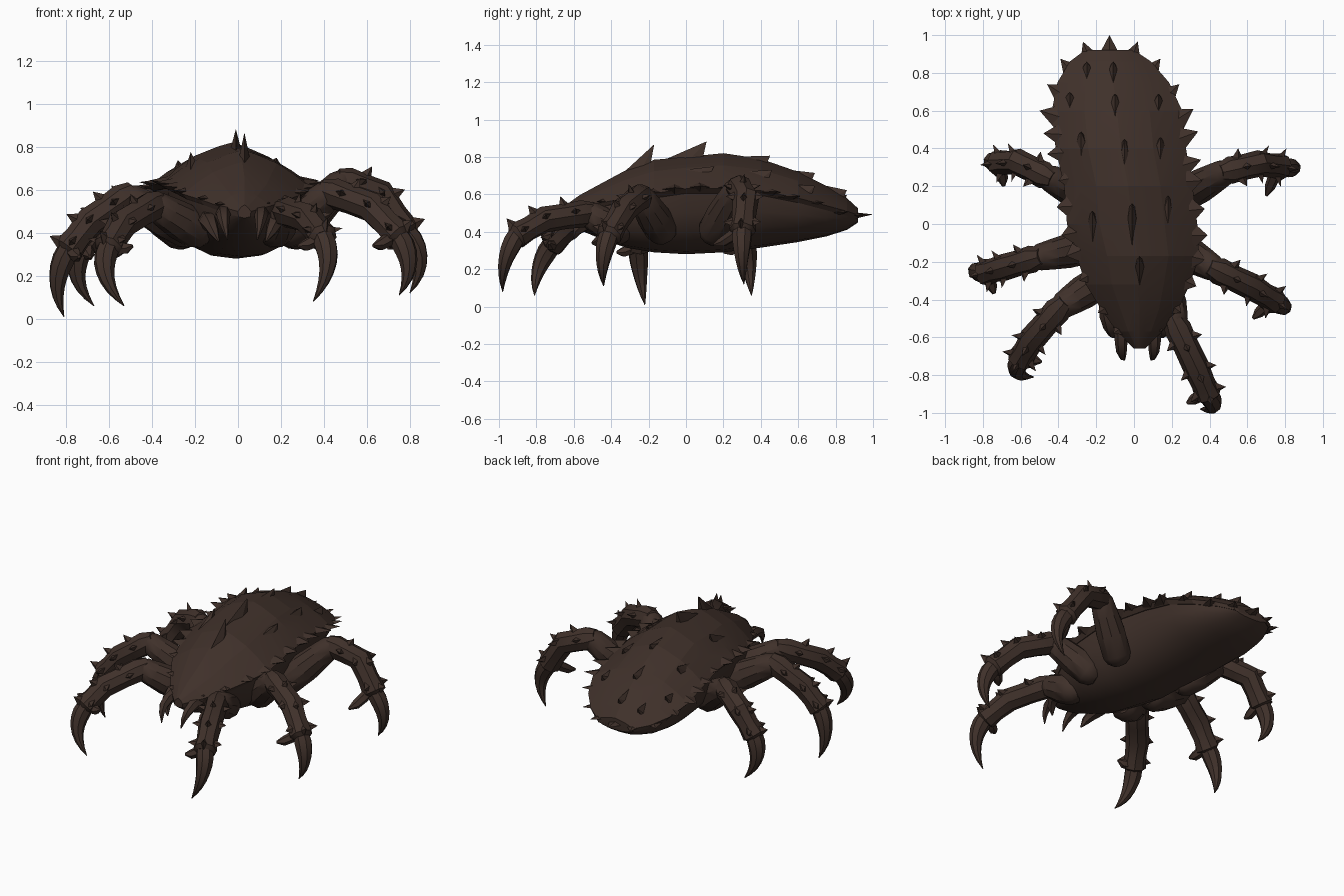
import bpy, bmesh, math
from mathutils import Vector

if "Cube" in bpy.data.objects:
    bpy.data.objects.remove(bpy.data.objects["Cube"])

brown = bpy.data.materials.new("dark brown")
brown.diffuse_color = (0.050, 0.030, 0.023, 1)
brown.use_nodes = True
brown.node_tree.nodes["Principled BSDF"].inputs["Base Color"].default_value = brown.diffuse_color
UP = Vector((0, 0, 1))


def finish(name, bm, angle=25):
    bmesh.ops.recalc_face_normals(bm, faces=bm.faces)
    me = bpy.data.meshes.new(name)
    bm.to_mesh(me)
    bm.free()
    me.materials.append(brown)
    ob = bpy.data.objects.new(name, me)
    bpy.context.collection.objects.link(ob)
    bpy.ops.object.select_all(action='DESELECT')
    ob.select_set(True)
    bpy.context.view_layer.objects.active = ob
    bpy.ops.object.shade_smooth_by_angle(angle=math.radians(angle))
    return ob


def loft(bm, rings):
    rows = [[bm.verts.new(p) for p in r] for r in rings]
    n = len(rows[0])
    for a, b in zip(rows, rows[1:]):
        for i in range(n):
            j = (i + 1) % n
            bm.faces.new((a[i], a[j], b[j], b[i]))
    bm.faces.new(rows[0])
    bm.faces.new(rows[-1])


def tube(bm, path, radii, sides=8):
    # round limb along a path with one radius per point
    flat = path[-1] - path[0]
    side = UP.cross(Vector((flat.x, flat.y, 0))).normalized()
    rings = []
    for i, p in enumerate(path):
        d = (path[min(i + 1, len(path) - 1)] - path[max(i - 1, 0)]).normalized()
        u = (side - d * side.dot(d)).normalized()
        v = d.cross(u)
        rings.append([p + (u * math.cos(t) + v * math.sin(t)) * radii[i]
                      for t in (k * math.tau / sides for k in range(sides))])
    loft(bm, rings)


def bezier(a, b, c, n):
    return [a * (1 - t) ** 2 + b * 2 * t * (1 - t) + c * t * t
            for t in (k / n for k in range(n + 1))]


def pyramid(bm, base, tip):
    vs = [bm.verts.new(p) for p in base]
    t = bm.verts.new(tip)
    for i in range(len(vs)):
        bm.faces.new((vs[i], vs[(i + 1) % len(vs)], t))
    bm.faces.new(vs)


def spike(bm, base, tip, along, w, h):
    # four-sided thorn: w is the half width along "along", h across it
    d = (tip - base).normalized()
    a = (along - d * along.dot(d)).normalized()
    c = d.cross(a)
    pyramid(bm, [base + o for o in (a * w, c * h, -a * w, -c * h)], tip)


# Body stations: y, centre x, half width, rim z, crest z, belly z
BODY = [(-0.66, 0.03, 0.03, 0.50, 0.53, 0.47), (-0.57, 0.03, 0.12, 0.525, 0.595, 0.41),
        (-0.45, 0.03, 0.205, 0.555, 0.66, 0.36), (-0.32, 0.02, 0.275, 0.58, 0.73, 0.315),
        (-0.17, 0.02, 0.325, 0.605, 0.785, 0.29), (0.0, -0.01, 0.345, 0.63, 0.80, 0.28),
        (0.2, -0.03, 0.34, 0.63, 0.82, 0.29), (0.4, -0.07, 0.345, 0.62, 0.79, 0.315),
        (0.6, -0.09, 0.345, 0.58, 0.72, 0.345), (0.75, -0.11, 0.295, 0.54, 0.645, 0.375),
        (0.86, -0.125, 0.215, 0.51, 0.58, 0.41), (0.92, -0.13, 0.13, 0.49, 0.525, 0.45)]
ROOF = [(-1, 0), (-0.75, 0.38), (-0.5, 0.68), (-0.18, 0.91), (0, 1),
        (0.18, 0.91), (0.5, 0.66), (0.75, 0.36), (1, 0)]


def station(y):
    y = max(BODY[0][0], min(BODY[-1][0], y))
    for a, b in zip(BODY, BODY[1:]):
        if y <= b[0]:
            t = (y - a[0]) / (b[0] - a[0])
            return [p + (q - p) * t for p, q in zip(a, b)]


def on_shell(x, y):
    _, cx, w, rim, top, _ = station(y)
    u = max(-1, min(1, (x - cx) / w))
    for a, b in zip(ROOF, ROOF[1:]):
        if u <= b[0]:
            f = a[1] + (b[1] - a[1]) * (u - a[0]) / (b[0] - a[0])
            return Vector((x, y, rim + (top - rim) * f))


# Shell: faceted roof with a ridge
bm = bmesh.new()
loft(bm, [[(cx + u * w, y, rim + (top - rim) * f) for u, f in ROOF]
          + [(cx + u * w, y, rim - 0.025) for u in (0.93, 0.4, -0.4, -0.93)]
          for y, cx, w, rim, top, low in BODY])
finish("shell", bm, 8)

# Belly: rounded hull below the shell
bm = bmesh.new()
arc = [math.pi * k / 10 for k in range(11)]
loft(bm, [[(cx + 0.92 * w * math.copysign(abs(math.cos(t)) ** 0.85, math.cos(t)), y,
            rim - 0.01 - (rim - 0.01 - low) * math.sin(t) ** 0.9) for t in arc]
          for y, cx, w, rim, top, low in BODY])
finish("belly", bm, 40)

# Rim thorns: broad flat teeth ending at these x, y tips, longest at the rear
LEFT = [(-.11, -.58), (-.19, -.47), (-.29, -.30), (-.36, -.17), (-.385, -.06), (-.41, .09),
        (-.40, .23), (-.46, .37), (-.48, .48), (-.50, .60), (-.46, .74), (-.39, .875)]
REAR = [(-.27, .965), (-.13, 1.0), (.02, .965)]
RIGHT = [(.14, .875), (.24, .74), (.315, .61), (.34, .49), (.355, .34), (.36, .23), (.375, .08),
         (.39, -.06), (.38, -.19), (.33, -.33), (.25, -.47), (.15, -.57)]
bm = bmesh.new()
tips = LEFT + REAR + RIGHT
for i in range(len(tips)):
    x, y = tips[i]
    a = Vector(tips[max(i - 1, 0)])
    b = Vector(tips[min(i + 1, len(tips) - 1)])
    edge = Vector((b.x - a.x, b.y - a.y, 0)).normalized()
    out = Vector((-edge.y, edge.x, 0))
    rear = y > 0.3
    tip = Vector((x, y, station(y)[3] + (0.015 if y < 0.8 else 0.003)))
    base = tip - out * (0.13 if rear else 0.08) - Vector((0, 0.03 if rear else 0, 0.01))
    spike(bm, base, tip, edge, 0.085 if rear else 0.075, 0.028)
finish("rim_thorns", bm, 5)

# Back thorns: x, y of the tip, length of the sloping front edge, height
bm = bmesh.new()
for x, y, l, h in ((0.03, -0.17, 0.18, 0.085), (-0.01, 0.11, 0.26, 0.075),
                   (-0.05, 0.45, 0.30, 0.04), (-0.10, 0.69, 0.17, 0.04),
                   (-0.11, 0.86, 0.15, 0.045), (-0.25, 0.86, 0.11, 0.045),
                   (-0.34, 0.70, 0.10, 0.045), (0.13, 0.69, 0.13, 0.045),
                   (-0.28, 0.49, 0.19, 0.045), (0.14, 0.46, 0.16, 0.04),
                   (-0.22, 0.07, 0.22, 0.045), (0.18, 0.15, 0.28, 0.02)):
    base = [on_shell(x + dx, y + dy) - UP * 0.01 for dx, dy in
            ((0, -l), (0.026, -0.35 * l), (0.016, -0.02), (-0.016, -0.02), (-0.026, -0.35 * l))]
    pyramid(bm, base, on_shell(x, y) + UP * h)
finish("back_thorns", bm, 5)

# Legs: hip, knee, shin, ankle, claw bend, claw tip, then the spur tip
LEGS = {
    "front_right": ((.17, -.36, .41), (.22, -.53, .50), (.33, -.76, .465), (.40, -.92, .37),
                    (.46, -.99, .25), (.35, -.98, .08), (.28, -.95, .34)),
    "front_left": ((-.19, -.31, .41), (-.39, -.44, .53), (-.54, -.61, .44), (-.61, -.73, .32),
                   (-.66, -.81, .20), (-.53, -.81, .06), (-.49, -.73, .34)),
    "middle_left": ((-.24, -.12, .41), (-.52, -.18, .57), (-.69, -.23, .45), (-.80, -.26, .31),
                    (-.88, -.25, .17), (-.81, -.22, .01), (-.74, -.37, .29)),
    "middle_right": ((.24, -.13, .41), (.43, -.24, .59), (.62, -.33, .52), (.76, -.42, .37),
                     (.84, -.46, .25), (.75, -.44, .11), (.63, -.50, .34)),
    "rear_right": ((.26, .15, .40), (.49, .28, .64), (.66, .32, .58), (.79, .30, .39),
                   (.90, .29, .27), (.80, .31, .12), (.70, .15, .33)),
    "rear_left": ((-.26, .15, .40), (-.46, .25, .56), (-.62, .33, .49), (-.73, .32, .33),
                  (-.80, .34, .20), (-.67, .35, .06), (-.69, .20, .29)),
}
for name, pts in LEGS.items():
    hip, knee, shin, ankle, bend, tip, spur = map(Vector, pts)
    # thigh: thick with a rounded end where it tucks against the belly
    bm = bmesh.new()
    d = (knee - hip).normalized()
    path = [hip - d * 0.065, hip - d * 0.04, hip] + [hip.lerp(knee, t) for t in (.4, .7, .95, 1.1)]
    tube(bm, path, [0.04, 0.07, 0.088, 0.09, 0.08, 0.07, 0.045], 10)
    finish(name + "_thigh", bm, 35)
    # lower leg with a flared collar at the ankle
    bm = bmesh.new()
    path = [knee.lerp(shin, -0.2), knee.lerp(shin, 0.1), knee.lerp(shin, 0.5), shin,
            shin.lerp(ankle, 0.5), shin.lerp(ankle, 0.9), ankle]
    tube(bm, path, [0.05, 0.073, 0.068, 0.071, 0.064, 0.072, 0.048])
    finish(name + "_lower", bm, 35)
    # hooked claw and its small spur
    bm = bmesh.new()
    tube(bm, bezier(shin.lerp(ankle, 0.9), bend, tip, 7),
         [0.052, 0.054, 0.05, 0.043, 0.035, 0.026, 0.015, 0.002])
    root = ankle.lerp(shin, 0.2)
    tube(bm, bezier(root, root.lerp(spur, 0.6) - UP * 0.03, spur, 3),
         [0.03, 0.032, 0.028, 0.008], 6)
    finish(name + "_claw", bm, 40)
    # broad thorns along the top and flanks of the lower leg
    bm = bmesh.new()
    for a, b, ts in ((knee, shin, (0.35,)), (shin, ankle, (0.0, 0.72))):
        d = (b - a).normalized()
        s = UP.cross(d).normalized()
        top = d.cross(s)
        for t in ts:
            for k, ang in enumerate((-70, 0, 70)):
                o = top * math.cos(math.radians(ang)) + s * math.sin(math.radians(ang))
                p = a.lerp(b, t + 0.15 * (k % 2))
                spike(bm, p + o * 0.045, p + o * 0.11 + d * 0.015, d, 0.038, 0.024)
    finish(name + "_thorns", bm, 5)

# Mouthparts: hanging pincers and a pair of feelers
for x, s, side in ((-0.06, -1, "left"), (0.10, 1, "right")):
    bm = bmesh.new()
    tube(bm, bezier(Vector((x, -0.5, 0.48)), Vector((x + s * 0.02, -0.70, 0.53)),
                    Vector((x - s * 0.01, -0.72, 0.37)), 5),
         [0.04, 0.04, 0.033, 0.028, 0.018, 0.003], 6)
    tube(bm, bezier(Vector((x + s * 0.08, -0.42, 0.46)), Vector((x + s * 0.08, -0.58, 0.46)),
                    Vector((x + s * 0.03, -0.60, 0.36)), 4),
         [0.045, 0.045, 0.035, 0.025, 0.004], 6)
    finish(side + "_mouthpart", bm, 40)
